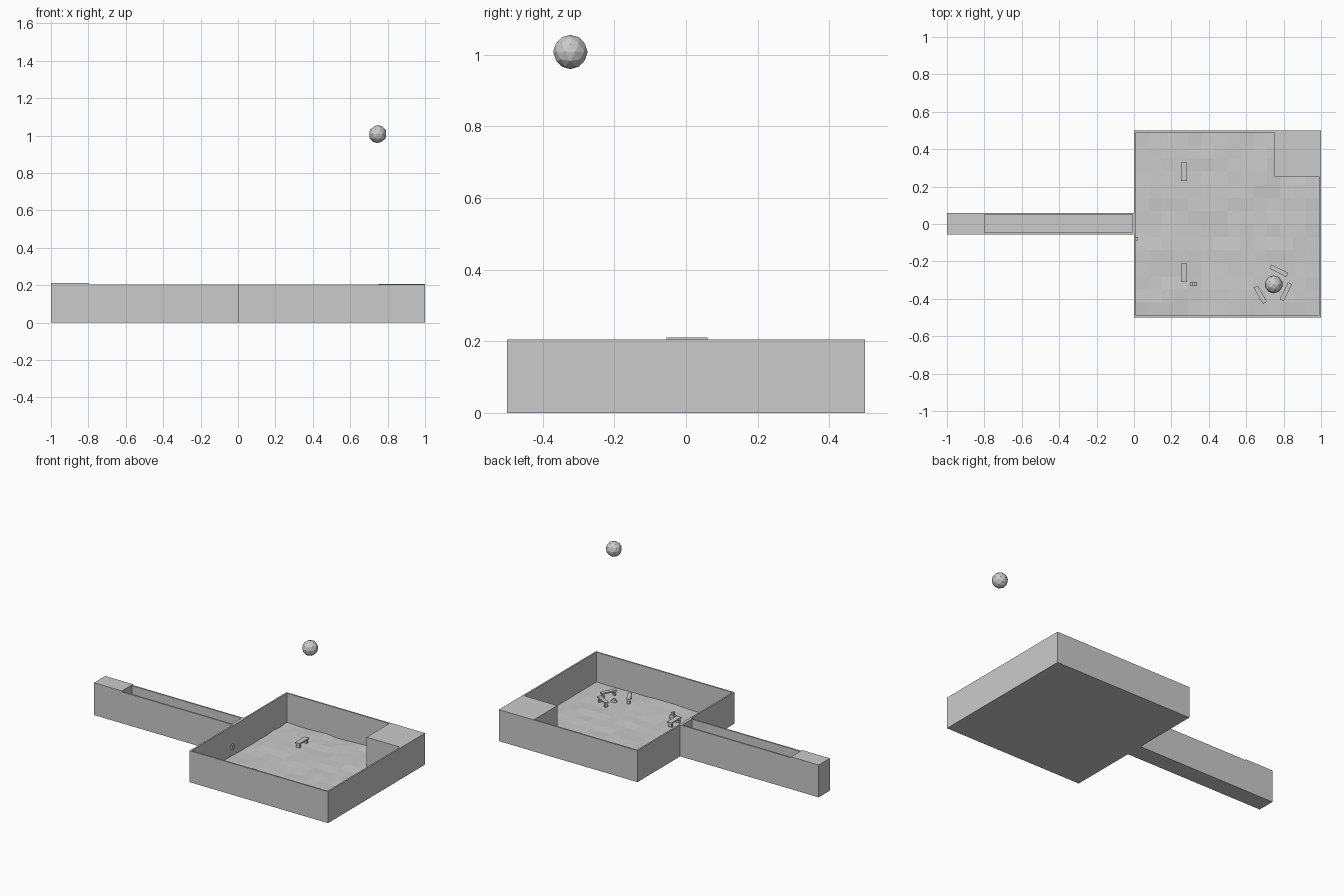
import bpy, bmesh, math, random
from mathutils import Matrix, Vector

if "Cube" in bpy.data.objects:
    bpy.data.objects.remove(bpy.data.objects["Cube"])

random.seed(4)
WALL_H, T, FLOOR = 0.205, 0.01, 0.013


def finish(bm, name):
    bmesh.ops.recalc_face_normals(bm, faces=bm.faces)
    mesh = bpy.data.meshes.new(name)
    bm.to_mesh(mesh)
    bm.free()
    obj = bpy.data.objects.new(name, mesh)
    bpy.context.collection.objects.link(obj)
    return obj


def add_box(bm, x0, x1, y0, y1, z0, z1):
    size = Matrix.Diagonal((x1 - x0, y1 - y0, z1 - z0, 1))
    pos = Matrix.Translation(((x0 + x1) / 2, (y0 + y1) / 2, (z0 + z1) / 2))
    bmesh.ops.create_cube(bm, size=1, matrix=pos @ size)


def box(name, *bounds):
    bm = bmesh.new()
    add_box(bm, *bounds)
    return finish(bm, name)


def tray(name, x0, x1, y0, y1, floor):
    """Open-topped box: extrude an inset top face down to the floor level."""
    bm = bmesh.new()
    add_box(bm, x0, x1, y0, y1, 0, WALL_H)
    top = max(bm.faces, key=lambda f: f.calc_center_median().z)
    bmesh.ops.inset_region(bm, faces=[top], thickness=T, use_even_offset=True)
    ext = bmesh.ops.extrude_discrete_faces(bm, faces=[top])["faces"]
    bmesh.ops.translate(bm, verts=ext[0].verts, vec=(0, 0, floor - WALL_H))
    return finish(bm, name)


def bench(name, x, y, angle, length=0.1, width=0.032, height=0.035):
    bm = bmesh.new()
    h, w = length / 2, width / 2
    add_box(bm, -h, h, -w, w, height - 0.009, height)
    for s in (-1, 1):
        cx = s * (h - 0.012)
        add_box(bm, cx - 0.006, cx + 0.006, -w * 0.8, w * 0.8, 0, height - 0.009)
    obj = finish(bm, name)
    obj.location = (x, y, FLOOR)
    obj.rotation_euler.z = math.radians(angle)
    return obj


# Room and corridor shells
tray("room_walls", 0, 1, -0.5, 0.5, 0.004)
tray("corridor_walls", -1, 0, -0.055, 0.06, FLOOR)

# Uneven paved floor
bm = bmesh.new()
bmesh.ops.create_grid(bm, x_segments=14, y_segments=14, size=0.49,
                      matrix=Matrix.Translation((0.5, 0, FLOOR)))
for v in bm.verts:
    v.co.z += random.uniform(-0.004, 0.004)
finish(bm, "room_floor")

# Solid corner block and corridor end block
box("corner_block", 0.75, 1, 0.255, 0.5, 0, WALL_H + 0.0005)
box("corridor_end_block", -1, -0.8, -0.055, 0.06, 0, 0.211)

# Benches along the room and around the fire
bench("back_bench", 0.267, 0.28, 90)
bench("front_bench", 0.267, -0.26, 90)
for i, (x, y, a) in enumerate([(0.775, -0.25, -27), (0.675, -0.378, -60), (0.812, -0.362, 64)]):
    bench(f"fire_bench_{i + 1}", x, y, a, width=0.024)

# Small stool with a raised middle
bm = bmesh.new()
add_box(bm, 0.30, 0.336, -0.332, -0.309, FLOOR, 0.04)
add_box(bm, 0.311, 0.325, -0.332, -0.309, 0.04, 0.06)
finish(bm, "stool")

# Fire mound
bm = bmesh.new()
bmesh.ops.create_cone(bm, cap_ends=True, segments=8, radius1=0.02, radius2=0.006,
                      depth=0.02, matrix=Matrix.Translation((0.745, -0.322, FLOOR + 0.01)))
finish(bm, "fire_mound")

# Wall bracket beside the doorway
box("wall_bracket", 0.008, 0.022, -0.088, -0.07, 0.06, 0.088)

# Floating faceted ball
bm = bmesh.new()
bmesh.ops.create_icosphere(bm, subdivisions=2, radius=0.048,
                           matrix=Matrix.Translation((0.747, -0.323, 1.008)))
finish(bm, "floating_ball")
